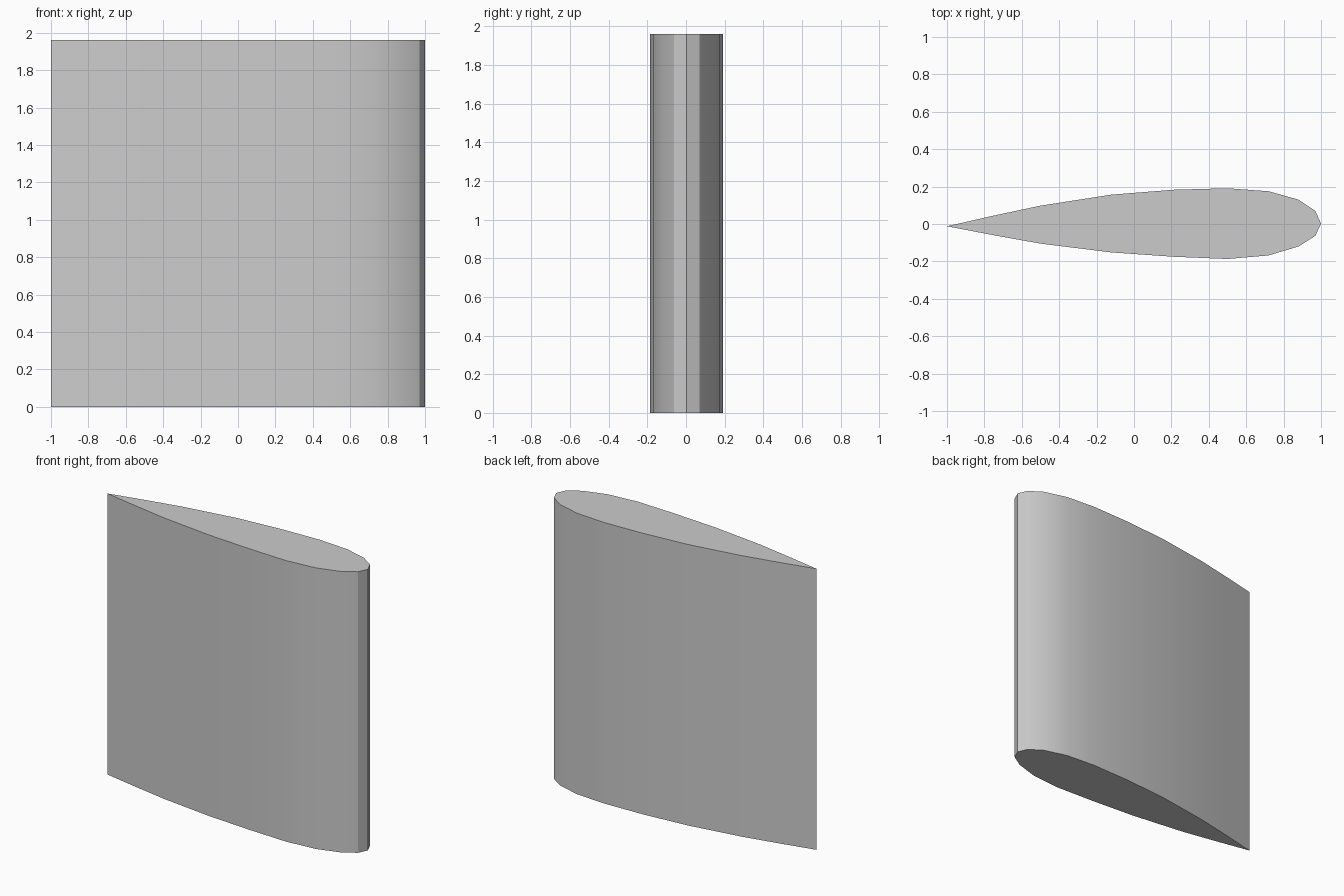
import bpy
import bmesh
import math

if "Cube" in bpy.data.objects:
    bpy.data.objects.remove(bpy.data.objects["Cube"], do_unlink=True)

HEIGHT = 1.96

# Section stations from tail to nose: x, back y, front y
TAIL, NOSE = (-1.0, -0.012), (1.0, 0.002)
STATIONS = [
    (-0.75, 0.045, -0.06), (-0.5, 0.098, -0.105), (-0.12, 0.157, -0.152),
    (0.21, 0.183, -0.175), (0.5, 0.191, -0.187), (0.72, 0.175, -0.168),
    (0.88, 0.13, -0.12), (0.97, 0.07, -0.063),
]


def make_material(name, colour):
    mat = bpy.data.materials.new(name)
    mat.use_nodes = True
    mat.diffuse_color = colour
    mat.node_tree.nodes["Principled BSDF"].inputs["Base Color"].default_value = colour
    return mat


def extrude_profile(name, outline, height, mat):
    bm = bmesh.new()
    base = bm.faces.new([bm.verts.new((x, y, 0)) for x, y in outline])
    top = bmesh.ops.extrude_face_region(bm, geom=[base], use_keep_orig=True)
    moved = [g for g in top["geom"] if isinstance(g, bmesh.types.BMVert)]
    bmesh.ops.translate(bm, verts=moved, vec=(0, 0, height))
    bmesh.ops.recalc_face_normals(bm, faces=bm.faces)
    mesh = bpy.data.meshes.new(name)
    bm.to_mesh(mesh)
    bm.free()
    mesh.materials.append(mat)
    obj = bpy.data.objects.new(name, mesh)
    bpy.context.collection.objects.link(obj)
    return obj


# Wing section: front side tail to nose, then back side nose to tail
outline = [TAIL] + [(x, f) for x, b, f in STATIONS]
outline += [NOSE] + [(x, b) for x, b, f in reversed(STATIONS)]
wing = extrude_profile("wing_section", outline, HEIGHT,
                       make_material("light grey", (0.6, 0.6, 0.6, 1)))

# Smooth skin with crisp end caps, tail and nose edges
bpy.ops.object.select_all(action="DESELECT")
wing.select_set(True)
bpy.context.view_layer.objects.active = wing
bpy.ops.object.shade_smooth_by_angle(angle=math.radians(30))
